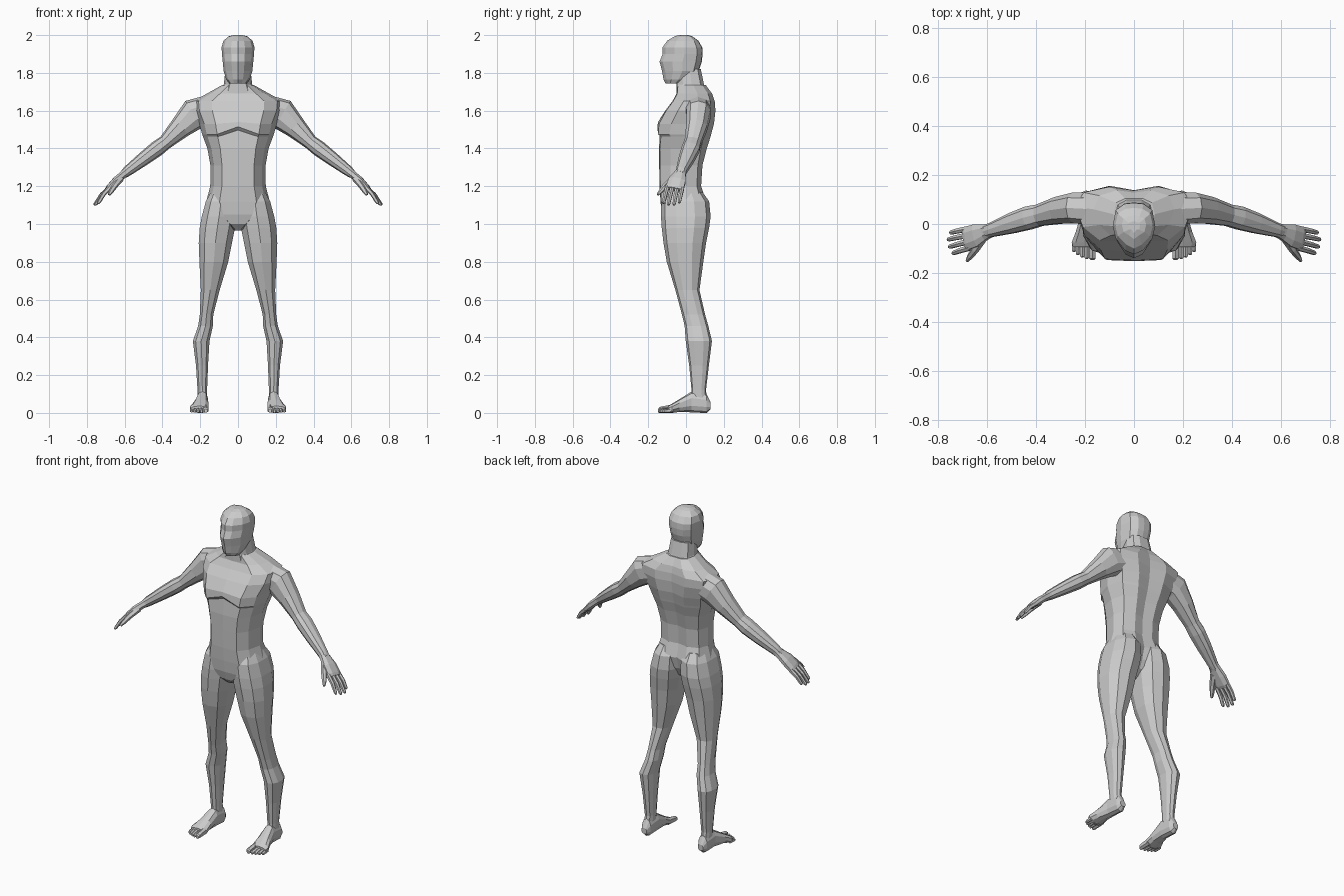
import bpy, bmesh, math
from mathutils import Vector


def loft(name, rings, mirror=False):
    """Skin a stack of equal-length point rings and cap both ends."""
    bm = bmesh.new()
    vs = [[bm.verts.new(p) for p in r] for r in rings]
    n = len(vs[0])
    for a, b in zip(vs, vs[1:]):
        for i in range(n):
            j = (i + 1) % n
            bm.faces.new((a[i], a[j], b[j], b[i]))
    bm.faces.new(vs[0])
    bm.faces.new(vs[-1])
    bmesh.ops.recalc_face_normals(bm, faces=bm.faces)
    me = bpy.data.meshes.new(name)
    bm.to_mesh(me)
    bm.free()
    ob = bpy.data.objects.new(name, me)
    bpy.context.collection.objects.link(ob)
    if mirror:
        m = ob.modifiers.new("mirror", 'MIRROR')
        m.use_mirror_merge = False
    return ob


def body_ring(z, w, yf, yb, ys=0.0, groove=0.0, notch=0.0):
    """Symmetric torso section: flat front, rounded sides, spine groove."""
    half = [(0.58 * w, yf * 0.97 + ys * 0.03), (0.87 * w, ys + 0.58 * (yf - ys)), (w, ys),
            (0.86 * w, ys + 0.72 * (yb - ys)), (0.42 * w, yb)]
    pts = [Vector((0, yf, z + notch))] + [Vector((x, y, z)) for x, y in half]
    pts.append(Vector((0, yb - groove, z)))
    pts += [Vector((-x, y, z)) for x, y in reversed(half)]
    return pts


def oval(a0, a1, b0, b1, n=10):
    """Oval inside a box, slightly squared."""
    out = []
    for i in range(n):
        t = 2 * math.pi * (i + 0.5) / n
        c, s = math.cos(t), math.sin(t)
        c, s = [math.copysign(abs(v) ** 0.85, v) * 1.02 for v in (c, s)]
        out.append(((a0 + a1) / 2 + c * (a1 - a0) / 2, (b0 + b1) / 2 + s * (b1 - b0) / 2))
    return out


def tube(name, path, n=8):
    """Limb along a path of (x, y, z, side radius, thickness radius)."""
    P = [Vector(p[:3]) for p in path]
    rings = []
    for i, p in enumerate(path):
        d = (P[min(i + 1, len(P) - 1)] - P[max(i - 1, 0)]).normalized()
        s = (Vector((0, 1, 0)) - d * d.y).normalized()
        u = d.cross(s)
        rings.append([P[i] + s * x + u * y for x, y in oval(-p[3], p[3], -p[4], p[4], n)])
    return loft(name, rings, True)


# Torso with chest ledge and spine groove
loft("torso", [body_ring(*r) for r in [
    (0.965, 0.02, -0.08, 0.0, -0.04),
    (1.00, 0.07, -0.115, 0.05),
    (1.05, 0.15, -0.128, 0.09, 0, 0.02),
    (1.12, 0.168, -0.135, 0.108, 0, 0.02),
    (1.20, 0.147, -0.14, 0.08, 0, 0.01),
    (1.31, 0.146, -0.142, 0.087, 0, 0.012),
    (1.40, 0.162, -0.143, 0.11, 0, 0.015),
    (1.462, 0.185, -0.137, 0.13, 0, 0.015, 0.035),
    (1.475, 0.19, -0.152, 0.133, 0, 0.015, 0.04),
    (1.53, 0.205, -0.148, 0.148, 0.02, 0.018, 0.01),
    (1.60, 0.235, -0.11, 0.156, 0.05, 0.018),
    (1.65, 0.24, -0.072, 0.152, 0.07, 0.015),
    (1.69, 0.165, -0.05, 0.138, 0.06, 0.01),
    (1.735, 0.085, -0.045, 0.105, 0.04)]])

# Neck
loft("neck", [body_ring(*r) for r in [
    (1.68, 0.10, -0.05, 0.12, 0.04),
    (1.74, 0.075, -0.05, 0.095, 0.03),
    (1.82, 0.066, -0.05, 0.078, 0.02)]])


# Head: narrower towards the face
def head_ring(z, w, yf, yb):
    m = (yf + yb) / 2
    half = [(0.42 * w, yf + 0.016), (0.85 * w, yf + 0.3 * (yb - yf)), (w, m + 0.01),
            (0.86 * w, m + 0.72 * (yb - m)), (0.45 * w, yb - 0.004)]
    return ([(0, yf, z)] + [(x, y, z) for x, y in half] + [(0, yb, z)]
            + [(-x, y, z) for x, y in reversed(half)])


loft("head", [head_ring(*r) for r in [
    (1.743, 0.045, -0.108, -0.03),
    (1.765, 0.062, -0.119, 0.02),
    (1.81, 0.076, -0.127, 0.068),
    (1.86, 0.081, -0.14, 0.084),
    (1.90, 0.085, -0.124, 0.088),
    (1.935, 0.087, -0.124, 0.086),
    (1.97, 0.077, -0.10, 0.066),
    (1.993, 0.05, -0.062, 0.035),
    (2.0, 0.025, -0.038, 0.012)]])

# Legs: z, inner x, outer x, front y, back y
legs = [(1.17, 0.03, 0.145, -0.10, 0.085),
        (1.12, 0.008, 0.172, -0.128, 0.12),
        (1.04, 0.006, 0.194, -0.13, 0.128),
        (0.98, 0.014, 0.205, -0.126, 0.12),
        (0.90, 0.03, 0.21, -0.117, 0.104),
        (0.80, 0.05, 0.206, -0.10, 0.09),
        (0.65, 0.096, 0.198, -0.055, 0.07),
        (0.52, 0.130, 0.203, -0.02, 0.10),
        (0.46, 0.132, 0.212, -0.006, 0.117),
        (0.38, 0.150, 0.24, 0.0, 0.136),
        (0.25, 0.158, 0.223, 0.018, 0.12),
        (0.12, 0.163, 0.215, 0.03, 0.105),
        (0.06, 0.164, 0.214, 0.03, 0.112)]
loft("leg", [[(x, y, r[0]) for x, y in oval(*r[1:])] for r in legs], True)

# Feet: y, inner x, outer x, bottom z, top z
feet = [(0.131, 0.172, 0.206, 0.02, 0.055),
        (0.108, 0.160, 0.217, 0.0, 0.10),
        (0.03, 0.158, 0.220, 0.004, 0.112),
        (-0.035, 0.156, 0.240, 0.006, 0.072),
        (-0.075, 0.154, 0.256, 0.0, 0.048),
        (-0.095, 0.158, 0.25, 0.002, 0.036)]
loft("foot", [[(x, r[0], z) for x, z in oval(*r[1:])] for r in feet], True)

# Toes, big toe on the inside
for i, (x, tip, r) in enumerate([(0.170, -0.147, 0.0145), (0.193, -0.143, 0.010), (0.211, -0.136, 0.010),
                                 (0.229, -0.127, 0.0095), (0.245, -0.115, 0.009)]):
    loft(f"toe_{i + 1}", [[(px, y, pz) for px, pz in oval(x - r * k, x + r * k, 0.001, 0.001 + 2 * r * h, 6)]
                          for y, k, h in [(-0.07, 1, 1.5), (tip + 0.02, 1, 1.15),
                                          (tip + 0.006, 1, 1), (tip, 0.6, 0.7)]], True)

# Arms, shoulder to wrist
tube("arm", [(0.14, 0.06, 1.61, 0.07, 0.075),
             (0.235, 0.066, 1.580, 0.064, 0.082),
             (0.305, 0.056, 1.510, 0.056, 0.058),
             (0.385, 0.036, 1.432, 0.045, 0.038),
             (0.43, 0.025, 1.398, 0.048, 0.041),
             (0.50, 0.003, 1.345, 0.042, 0.036),
             (0.585, -0.025, 1.280, 0.029, 0.027),
             (0.605, -0.031, 1.263, 0.029, 0.022)], 10)

# Hands
tube("hand", [(0.585, -0.025, 1.280, 0.027, 0.024),
              (0.612, -0.034, 1.258, 0.035, 0.021),
              (0.645, -0.047, 1.230, 0.048, 0.021),
              (0.680, -0.058, 1.195, 0.050, 0.017),
              (0.692, -0.062, 1.184, 0.046, 0.012)])

# Fingers fanning out from the knuckles, then the thumb
tips = [(0.752, -0.036, 1.112), (0.762, -0.064, 1.100), (0.757, -0.094, 1.100), (0.742, -0.120, 1.108)]
for i, tip in enumerate(tips):
    dy = 0.038 - 0.0255 * i
    a, b = Vector((0.678 + 0.19 * dy, -0.059 + dy, 1.195 - 0.18 * dy)), Vector(tip)
    mid = a.lerp(b, 0.5) + Vector((0.004, 0, 0.004))
    tube(f"finger_{i + 1}", [(*a, 0.012, 0.012), (*mid, 0.011, 0.011),
                             (*a.lerp(b, 0.92), 0.009, 0.009), (*b, 0.005, 0.005)], 6)
tube("thumb", [(0.622, -0.060, 1.240, 0.02, 0.018), (0.650, -0.105, 1.205, 0.016, 0.015),
               (0.672, -0.135, 1.172, 0.011, 0.012), (0.682, -0.150, 1.155, 0.006, 0.007)], 6)
